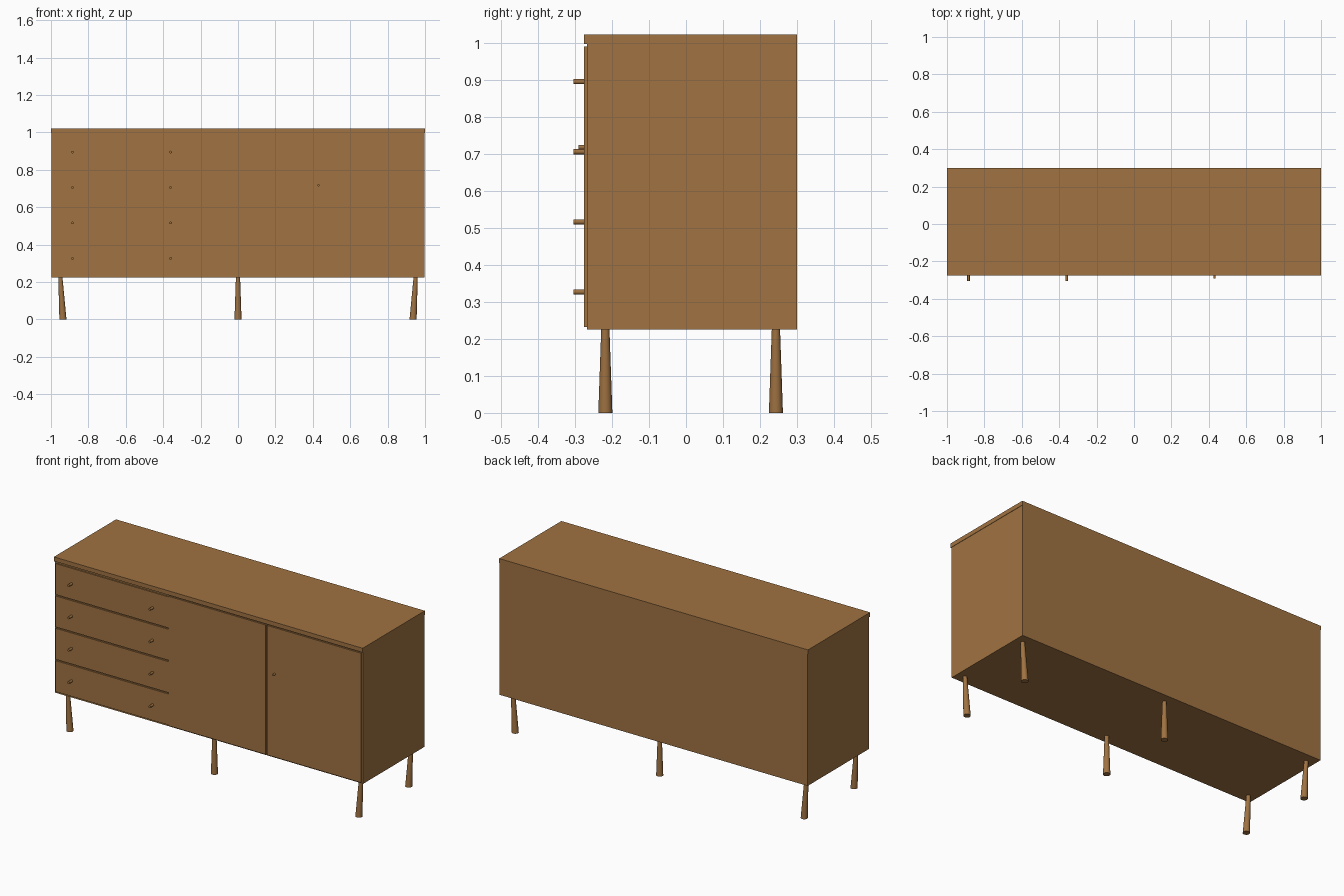
import bpy
import bmesh
from mathutils import Matrix, Vector

cube = bpy.data.objects.get("Cube")
if cube:
    bpy.data.objects.remove(cube, do_unlink=True)

COLOUR = (0.35, 0.17, 0.054, 1)
wood = bpy.data.materials.new("warm_brown_wood")
wood.use_nodes = True
wood.diffuse_color = COLOUR
wood.node_tree.nodes["Principled BSDF"].inputs["Base Color"].default_value = COLOUR


def finish(name, bm):
    bmesh.ops.recalc_face_normals(bm, faces=bm.faces)
    mesh = bpy.data.meshes.new(name)
    bm.to_mesh(mesh)
    bm.free()
    mesh.materials.append(wood)
    obj = bpy.data.objects.new(name, mesh)
    bpy.context.collection.objects.link(obj)
    return obj


def box(name, x0, x1, y0, y1, z0, z1):
    bm = bmesh.new()
    bmesh.ops.create_cube(bm, size=1)
    size = (x1 - x0, y1 - y0, z1 - z0)
    centre = ((x0 + x1) / 2, (y0 + y1) / 2, (z0 + z1) / 2)
    bmesh.ops.transform(bm, matrix=Matrix.Translation(centre) @ Matrix.Diagonal((*size, 1)), verts=bm.verts)
    return finish(name, bm)


def rod(name, start, end, r_start, r_end, flat_axis, sides=24):
    """Round bar whose end caps stay square to flat_axis, sheared if the path leans."""
    start, end = Vector(start), Vector(end)
    turn = Vector((0, 0, 1)).rotation_difference(Vector(flat_axis))
    bm = bmesh.new()
    rings = []
    for point, radius in ((start, r_start), (end, r_end)):
        at = Matrix.Translation(point) @ turn.to_matrix().to_4x4()
        ring = bmesh.ops.create_circle(bm, cap_ends=True, radius=radius, segments=sides, matrix=at)
        rings.append(ring["verts"])
    for i in range(sides):
        j = (i + 1) % sides
        bm.faces.new((rings[0][i], rings[0][j], rings[1][j], rings[1][i]))
    obj = finish(name, bm)
    bpy.ops.object.select_all(action="DESELECT")
    obj.select_set(True)
    bpy.context.view_layer.objects.active = obj
    bpy.ops.object.shade_smooth_by_angle(angle=0.6)
    return obj


# Carcass and overhanging top
FRONT, FACE, BACK = -0.275, -0.267, 0.30
BOTTOM, LOW, HIGH = 0.225, 0.232, 0.99
GAP = 0.004
box("carcass", -0.998, 0.998, FACE, BACK, BOTTOM, 0.997)
box("top_board", -1, 1, FRONT, BACK, 0.997, 1.022)

# Four drawers with a pair of pulls each
pitch = (HIGH - LOW) / 4
for i in range(4):
    z = LOW + i * pitch
    box(f"drawer_front_{i + 1}", -0.988, -0.257, FRONT, FACE, z + GAP, z + pitch - GAP)
    for side, x in (("right", -0.885), ("left", -0.36)):
        mid = z + pitch / 2
        rod(f"drawer_pull_{i + 1}_{side}", (x, FACE, mid), (x, -0.304, mid), 0.007, 0.007, (0, -1, 0))

# Fixed centre panel and the door with its small knob
box("centre_panel", -0.257, 0.371, FRONT, FACE, LOW, HIGH)
box("door", 0.379, 0.988, FRONT, FACE, LOW, HIGH)
rod("door_knob", (0.43, FACE, 0.718), (0.43, -0.291, 0.718), 0.006, 0.006, (0, -1, 0))

# Six legs, wider at the foot, the end ones leaning inward
for row, y in (("front", -0.218), ("back", 0.243)):
    for side, s in (("right", -1), ("middle", 0), ("left", 1)):
        rod(f"{row}_leg_{side}", (s * 0.936, y, 0), (s * 0.95, y, BOTTOM + 0.005), 0.019, 0.011, (0, 0, 1))
